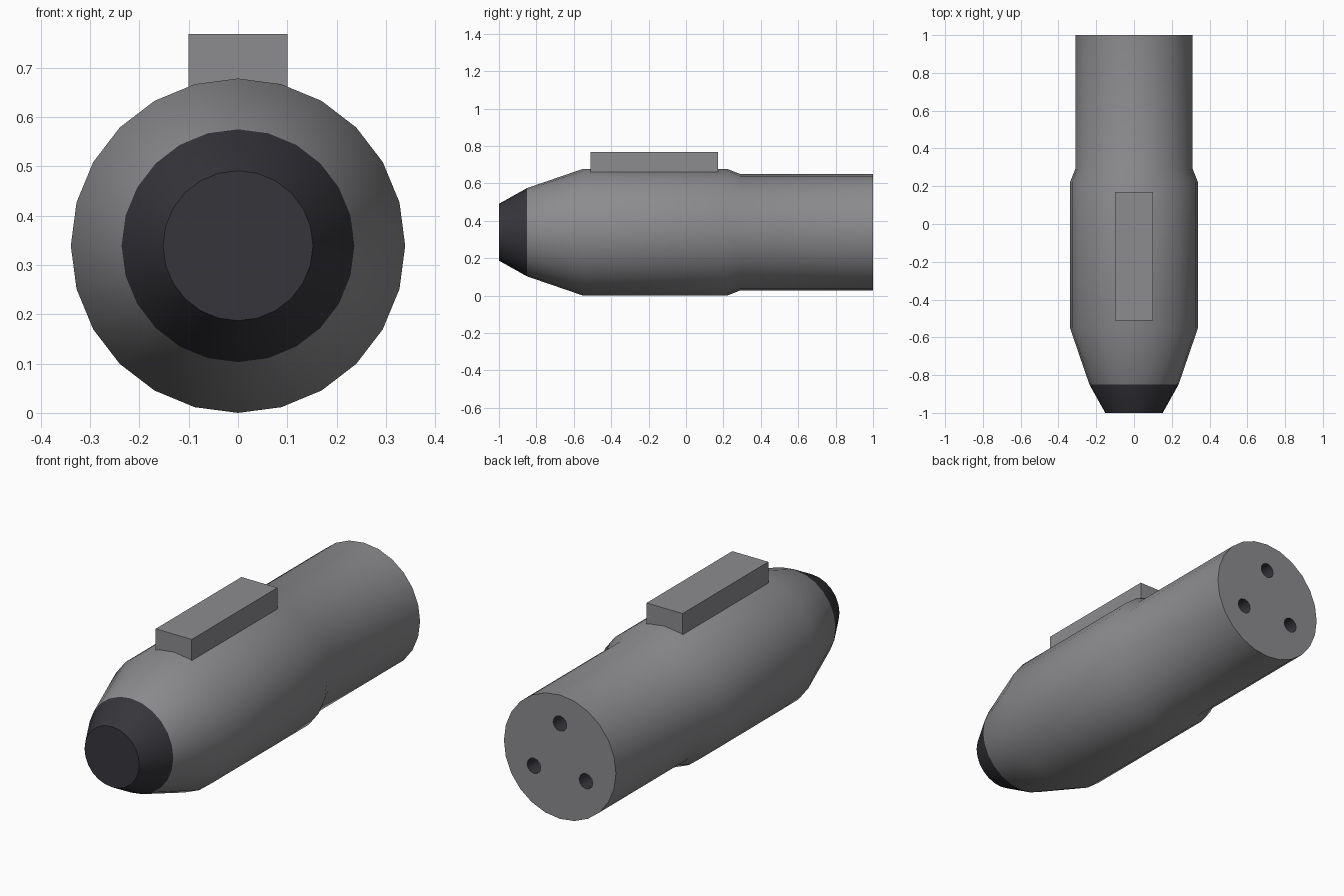
import bpy, bmesh, math

if "Cube" in bpy.data.objects:
    bpy.data.objects.remove(bpy.data.objects["Cube"])

CZ = 0.339      # height of the long axis
SIDES = 24


def material(name, rgb):
    m = bpy.data.materials.new(name)
    m.diffuse_color = (*rgb, 1)
    m.use_nodes = True
    m.node_tree.nodes["Principled BSDF"].inputs["Base Color"].default_value = m.diffuse_color
    return m


grey = material("mid grey", (0.262, 0.262, 0.275))
dark = material("dark charcoal", (0.037, 0.036, 0.044))


def lathe(name, profile, sides, cx=0, cz=CZ):
    """Closed solid turned around a line parallel to y, from (y, radius) pairs."""
    bm = bmesh.new()
    rings = []
    for y, r in profile:
        angles = [2 * math.pi * i / sides for i in range(sides)]
        rings.append([bm.verts.new((cx + r * math.sin(a), y, cz + r * math.cos(a)))
                      for a in angles])
    for a, b in zip(rings, rings[1:]):
        for i in range(sides):
            j = (i + 1) % sides
            bm.faces.new((a[i], a[j], b[j], b[i]))
    bm.faces.new(rings[0])
    bm.faces.new(rings[-1])
    bmesh.ops.recalc_face_normals(bm, faces=bm.faces)
    me = bpy.data.meshes.new(name)
    bm.to_mesh(me)
    bm.free()
    ob = bpy.data.objects.new(name, me)
    bpy.context.collection.objects.link(ob)
    return ob


def select_only(ob):
    bpy.ops.object.select_all(action='DESELECT')
    ob.select_set(True)
    bpy.context.view_layer.objects.active = ob


# Turned body: blunt nose, taper, wide middle, narrower rear barrel
body = lathe("body", [(-1, 0.152), (-0.85, 0.236), (-0.55, 0.339),
                      (0.22, 0.339), (0.29, 0.311), (1, 0.311)], SIDES)
body.data.materials.append(grey)
body.data.materials.append(dark)

# Three round sockets in the rear face
for k in range(3):
    a = 2 * math.pi * k / 3
    cutter = lathe("socket_cutter", [(0.88, 0.038), (1.1, 0.038)], 12,
                   0.167 * math.sin(a), CZ + 0.167 * math.cos(a))
    select_only(body)
    mod = body.modifiers.new("socket", 'BOOLEAN')
    mod.operation = 'DIFFERENCE'
    mod.solver = 'EXACT'
    mod.object = cutter
    bpy.ops.object.modifier_apply(modifier=mod.name)
    bpy.data.objects.remove(cutter)

# Dark nose tip and dark socket interiors
for p in body.data.polygons:
    c = p.center
    in_socket = 0.85 < c.y < 0.995 and math.hypot(c.x, c.z - CZ) < 0.25
    p.material_index = 1 if c.y < -0.86 or in_socket else 0

select_only(body)
bpy.ops.object.shade_smooth_by_angle(angle=math.radians(35))

# Mounting rail block on top
bpy.ops.mesh.primitive_cube_add(size=1, location=(0, -0.17, 0.684))
rail = bpy.context.object
rail.name = "mounting_rail"
rail.scale = (0.2, 0.68, 0.168)
bpy.ops.object.transform_apply(location=False, rotation=False, scale=True)
rail.data.materials.append(grey)
